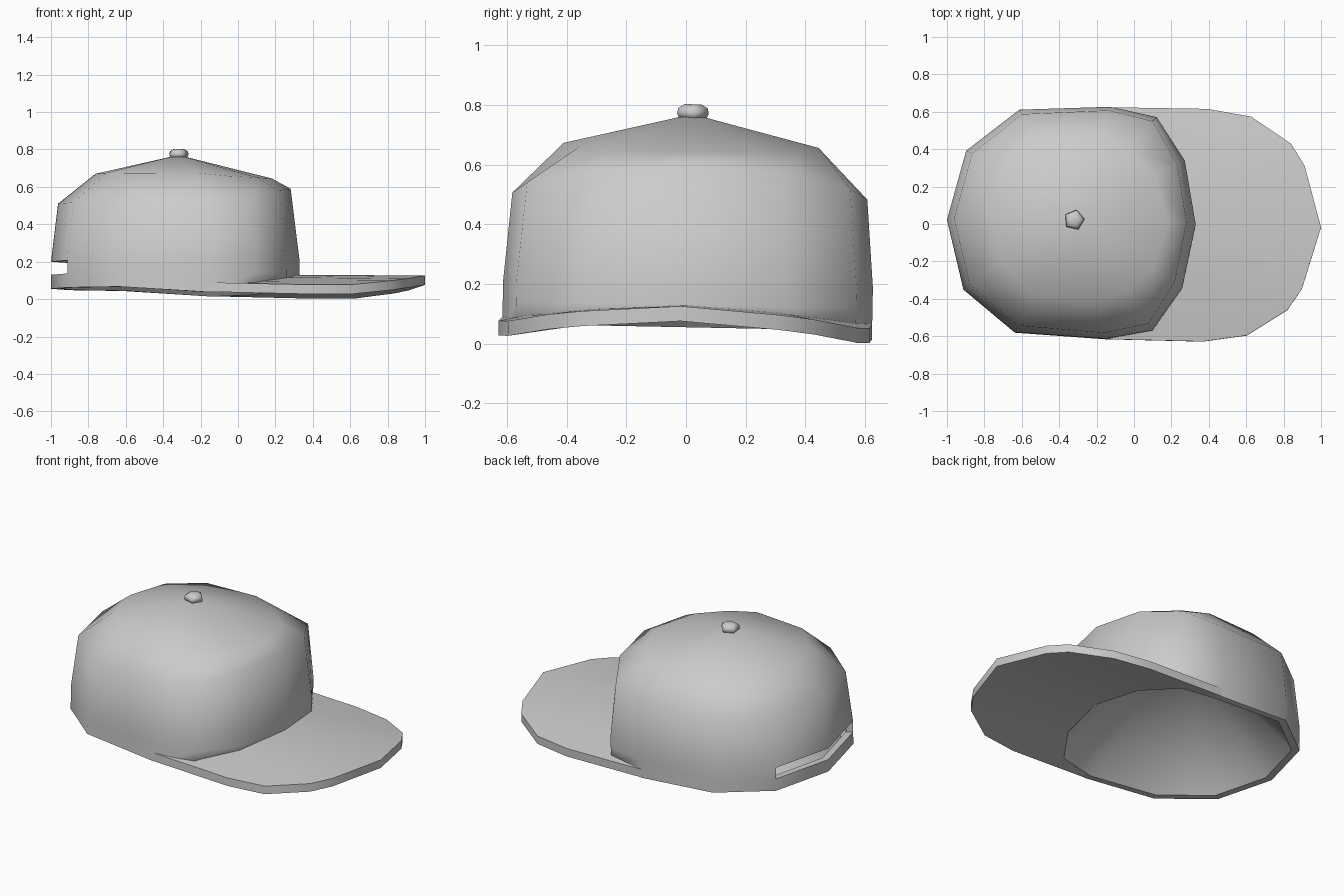
import bpy, bmesh, math

if "Cube" in bpy.data.objects:
    bpy.data.objects.remove(bpy.data.objects["Cube"])

CENTRE = -0.32   # x of the crown's axis
BRIM_THICK = 0.05
INNER = 0.935    # scale of the inside rim


def mirrored(half):
    """Half list (back to front on +y) -> row from -y side round to +y side."""
    neg = [(p[0], -p[1]) + tuple(p[2:]) for p in half]
    return neg + list(reversed(half[:-1]))


def scaled(p, s):
    return CENTRE + (p[0] - CENTRE) * s, p[1] * s


def bridge(bm, lo, hi, skip=()):
    n = len(lo)
    for i in range(n):
        if i not in skip:
            j = (i + 1) % n
            bm.faces.new((lo[i], lo[j], hi[j], hi[i]))


def finish(bm, name, angle):
    mesh = bpy.data.meshes.new(name)
    bm.to_mesh(mesh)
    bm.free()
    ob = bpy.data.objects.new(name, mesh)
    bpy.context.collection.objects.link(ob)
    bpy.ops.object.select_all(action='DESELECT')
    ob.select_set(True)
    bpy.context.view_layer.objects.active = ob
    bpy.ops.object.shade_smooth_by_angle(angle=math.radians(angle))
    # the whole cap leans and turns very slightly
    ob.rotation_euler = (-0.02, 0, -0.02)
    return ob


# Crown outline: x, y, rim z, shoulder scale, shoulder z, upper scale, upper z
half = [(-1.0, 0.0, 0.055, 0.945, 0.51, 0.65, 0.67),
        (-0.905, 0.37, 0.055, 0.945, 0.51, 0.65, 0.67),
        (-0.625, 0.595, 0.055, 0.95, 0.50, 0.68, 0.665),
        (-0.14, 0.62, 0.025, 0.96, 0.495, 0.69, 0.665),
        (0.11, 0.57, 0.055, 0.95, 0.53, 0.66, 0.65),
        (0.265, 0.34, 0.08, 0.93, 0.575, 0.73, 0.645),
        (0.33, 0.0, 0.10, 0.925, 0.59, 0.77, 0.645)]
outline = mirrored(half)[:12]
n = len(outline)


def inner_rim(p):
    return (*scaled(p, INNER), p[2] - (0.02 if p[0] > 0 else 0))


# Crown shell with the slit at the back left open, and its bottom rim
bm = bmesh.new()
levels = [inner_rim,
          lambda p: (p[0], p[1], p[2]),
          lambda p: (p[0], p[1], 0.13),
          lambda p: (p[0], p[1], 0.20),
          lambda p: (*scaled(p, p[3]), p[4]),
          lambda p: (*scaled(p, p[5]), p[6])]
rings = [[bm.verts.new(f(p)) for p in outline] for f in levels]
for k in range(len(rings) - 1):
    bridge(bm, rings[k], rings[k + 1], skip=(0, n - 1) if k == 2 else ())
apex = bm.verts.new((CENTRE, 0, 0.77))
for i in range(n):
    bm.faces.new((rings[-1][i], rings[-1][(i + 1) % n], apex))

# Lips turned inward round the slit
low, high = rings[2], rings[3]
slit = [low[n - 1], low[0], low[1], high[1], high[0], high[n - 1]]
lip = [bm.verts.new((*scaled(v.co, 0.94), v.co.z)) for v in slit]
bridge(bm, slit, lip)
finish(bm, "crown", 65)

# Sloping lining inside the crown
bm = bmesh.new()
base = [bm.verts.new(inner_rim(p)) for p in outline]
top = bm.verts.new((CENTRE, 0, 0.72))
for i in range(n):
    bm.faces.new((base[(i + 1) % n], base[i], top))
finish(bm, "lining", 60)

# Brim: paired inner and outer edge points, box section
inner = [(-0.14, 0.62, 0.077), (0.11, 0.57, 0.085), (0.11, 0.57, 0.085),
         (0.265, 0.34, 0.11), (0.265, 0.34, 0.11), (0.33, 0.0, 0.13)]
outer = [(-0.14, 0.62, 0.077), (0.38, 0.622, 0.065), (0.615, 0.585, 0.065),
         (0.83, 0.445, 0.09), (0.905, 0.33, 0.103), (1.0, 0.0, 0.126)]
bm = bmesh.new()
sections = []
for a, b in zip(mirrored(inner), mirrored(outer)):
    ax, ay = scaled(a, INNER)
    pts = [(ax, ay, a[2]), b, (b[0], b[1], b[2] - BRIM_THICK), (ax, ay, a[2] - BRIM_THICK)]
    sections.append([bm.verts.new(p) for p in pts])
for s, t in zip(sections, sections[1:]):
    for i in range(3):
        bm.faces.new((s[i], s[i + 1], t[i + 1], t[i]))
bmesh.ops.remove_doubles(bm, verts=bm.verts, dist=1e-4)
bmesh.ops.recalc_face_normals(bm, faces=bm.faces)
finish(bm, "brim", 40)

# Five-sided button on top
bm = bmesh.new()
loops = []
for r, z in ((0.048, 0.755), (0.056, 0.772), (0.052, 0.79), (0.03, 0.803)):
    loops.append([bm.verts.new((CENTRE + r * math.cos(math.tau * i / 5 + 0.1),
                                r * math.sin(math.tau * i / 5 + 0.1), z)) for i in range(5)])
for lo, hi in zip(loops, loops[1:]):
    bridge(bm, lo, hi)
bm.faces.new(loops[-1])
bm.faces.new(loops[0][::-1])
finish(bm, "button", 80)
